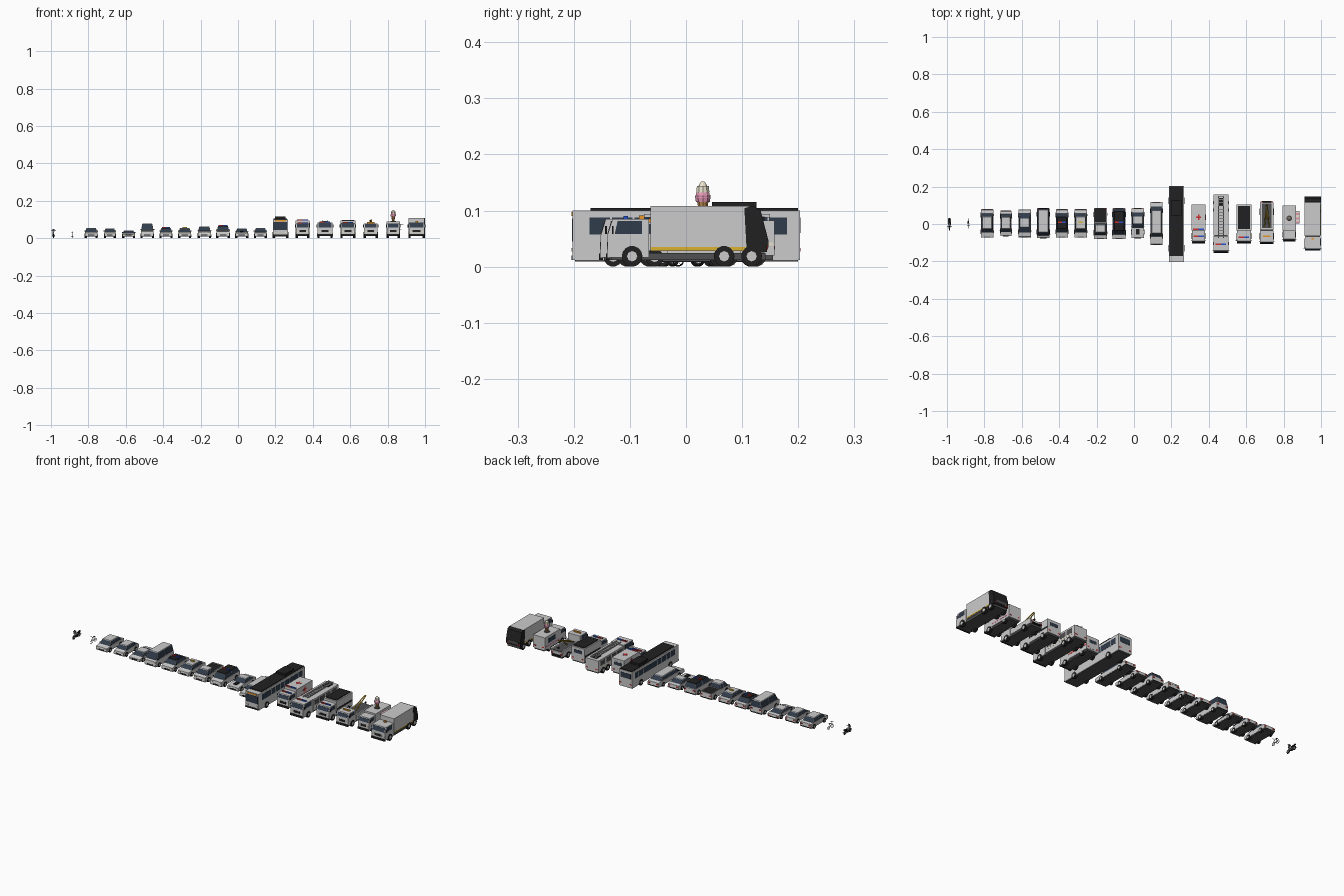
import bpy, bmesh
from math import cos, sin, pi
from mathutils import Vector

def mat(name, *c):
    m = bpy.data.materials.new(name)
    m.diffuse_color = (*c, 1)
    return m

GLASS, BLACK, UNDER = mat("glass", .03, .045, .07), mat("black", .015, .015, .016), mat("under", .08, .08, .085)
RED, BLUE, YEL, ORA = mat("red", .6, .03, .03), mat("blue", .02, .08, .6), mat("yellow", .7, .45, .03), mat("orange", .8, .3, .02)
PINK, TAN, CREAM = mat("pink", .75, .3, .45), mat("tan", .5, .25, .08), mat("cream", .8, .75, .6)

def mesh(name, verts, faces, m=None):
    me = bpy.data.meshes.new(name)
    me.from_pydata(verts, [], faces)
    bm = bmesh.new(); bm.from_mesh(me)
    bmesh.ops.recalc_face_normals(bm, faces=bm.faces)
    bm.to_mesh(me); bm.free()
    if m: me.materials.append(m)
    o = bpy.data.objects.new(name, me)
    bpy.context.collection.objects.link(o)
    return o

def prism(name, x, w, pts, m=None):
    """Side profile (y, z) extruded across x."""
    n = len(pts)
    v = [(x + s * w / 2, y, z) for s in (-1, 1) for y, z in pts]
    f = [list(range(n)), list(range(n, 2 * n))] + [(i, (i + 1) % n, n + (i + 1) % n, n + i) for i in range(n)]
    return mesh(name, v, f, m)

def taper(name, x, w0, y0, y1, z0, w1, y2, y3, z1, m=None):
    v = [(x + sx * w / 2, y, z) for w, a, b, z in ((w0, y0, y1, z0), (w1, y2, y3, z1))
         for sx, y in ((-1, a), (1, a), (1, b), (-1, b))]
    return mesh(name, v, [(0, 1, 2, 3), (4, 5, 6, 7)] + [(i, (i + 1) % 4, (i + 1) % 4 + 4, i + 4) for i in range(4)], m)

def box(name, x, w, y0, y1, z0, z1, m=None):
    return taper(name, x, w, y0, y1, z0, w, y0, y1, z1, m)

def rod(name, a, b, r0, r1=None, m=None, n=8):
    """Cylinder or cone between two points."""
    a, b = Vector(a), Vector(b)
    r1 = r0 if r1 is None else r1
    q = (b - a).to_track_quat('Z', 'Y')
    v = [p + q @ Vector((r * cos(2 * pi * i / n), r * sin(2 * pi * i / n), 0)) for p, r in ((a, r0), (b, r1)) for i in range(n)]
    return mesh(name, v, [list(range(n)), list(range(n, 2 * n))] + [(i, (i + 1) % n, n + (i + 1) % n, n + i) for i in range(n)], m)

def torus(name, x, y, z, R, r, m):
    """Thin tyre in the yz plane."""
    v = [(x + r * sin(b), y + (R + r * cos(b)) * cos(a), z + (R + r * cos(b)) * sin(a))
         for a in [2 * pi * i / 16 for i in range(16)] for b in [pi / 2 * j for j in range(4)]]
    f = [(i * 4 + j, i * 4 + (j + 1) % 4, (i + 1) % 16 * 4 + (j + 1) % 4, (i + 1) % 16 * 4 + j) for i in range(16) for j in range(4)]
    return mesh(name, v, f, m)

def wheels(x, w, ys, r):
    for y in ys:
        for s in (-1, 1):
            e = x + s * (w / 2 + .002)
            rod("wheel", (e - s * .012, y, r), (e, y, r), r, m=BLACK, n=14)
            rod("hub", (e - s * .002, y, r), (e + s * .0006, y, r), r * .5, n=8)

def lights(x, w, yf, yb, z):
    for s in (-1, 1):
        box("headlight", x + s * w * .36, w * .18, yf - .001, yf + .002, z - .003, z + .003, CREAM)
        box("tail_light", x + s * w * .38, w * .16, yb - .002, yb + .001, z - .003, z + .003, RED)

def lightbar(x, w, y, z):
    for s, m in ((-1, RED), (1, BLUE)):
        box("lightbar", x + s * w / 4, w / 2, y - .004, y + .004, z, z + .005, m)

# Cars: body profile, glass cabin, roof
def car(name, x, yf, yb, c0, t0, t1, c1, top, w=.066, hood=.034, r=.0125, roof=None):
    nose = hood - .005
    prism(name + "_body", x, w, [(yf, .012), (yf - .001, .018), (yf + .002, nose), (c0, hood), (c1, hood + .001),
                                 (yb - .002, hood - .001), (yb, .018), (yb, .012)])
    box(name + "_underside", x, w * .96, yf + .004, yb - .004, .008, .0121, UNDER)
    taper(name + "_cabin", x, w * .94, c0, c1, hood, w * .76, t0, t1, top - .002, GLASS)
    taper(name + "_roof", x, w * .78, t0 - .001, t1 + .001, top - .003, w * .74, t0 + .001, t1 - .001, top, roof)
    h = top - .003 - hood
    for s in (-1, 1):   # pillars
        for yb0, yt in ((c0, t0), (c1, t1), ((c0 + c1) / 2, (t0 + t1) / 2)):
            rod("pillar", (x + s * w * .46, yb0, hood), (x + s * w * .38, yt, hood + h), .0014, n=4)
        box("mirror", x + s * (w / 2), .006, c0 + .006, c0 + .009, hood + .002, hood + .006, BLACK)
    box(name + "_grille", x, w * .5, yf - .0015, yf + .002, .014, .020, BLACK)
    box(name + "_rear_bumper", x, w * .9, yb - .002, yb + .001, .012, .016, BLACK)
    L = yb - yf
    wheels(x, w, (yf + L * .2, yb - L * .2), r)
    lights(x, w, yf, yb, hood - .009)

car("sedan", -.785, -.072, .078, -.045, -.026, .038, .058, .055)
car("compact", -.685, -.064, .07, -.042, -.024, .036, .055, .053, w=.06)
car("sports_car", -.585, -.07, .077, -.045, -.018, .03, .06, .042, hood=.027, r=.012)
car("van", -.485, -.075, .084, -.062, -.045, .076, .082, .078, w=.069, hood=.042)
car("police_car", -.385, -.072, .078, -.045, -.026, .038, .058, .055, roof=BLACK)
lightbar(-.385, .044, .01, .055)
car("taxi", -.285, -.072, .078, -.045, -.026, .038, .058, .055)
box("taxi_sign", -.285, .022, .006, .014, .055, .061, YEL)
car("pickup", -.18, -.08, .084, -.06, -.045, -.004, .004, .063, w=.069, hood=.038, r=.014)
box("pickup_bed", -.18, .06, .008, .079, .036, .0395, BLACK)
for s in (-1, 1):
    box("bed_wall", -.18 + s * .032, .004, .006, .083, .036, .043)
box("tailgate", -.18, .066, .079, .083, .036, .043)
car("police_suv", -.08, -.08, .084, -.055, -.036, .068, .08, .065, w=.069, hood=.04, r=.014, roof=BLACK)
lightbar(-.08, .046, .01, .065)
car("muscle_car", .02, -.075, .084, -.022, .002, .04, .064, .051, hood=.033)
box("hood_scoop", .02, .018, -.055, -.028, .032, .0375, BLACK)
car("limousine", .12, -.11, .117, -.068, -.05, .072, .094, .054)

# Bus
X = .227
box("bus_body", X, .08, -.202, .203, .012, .1)
box("bus_underside", X, .076, -.198, .2, .009, .0121, UNDER)
box("bus_side_windows", X, .0815, -.172, .18, .057, .088, GLASS)
for i in range(8):
    box("bus_window_post", X, .082, -.135 + i * .04, -.132 + i * .04, .057, .088)
box("bus_windshield", X, .072, -.2035, -.2, .045, .086, GLASS)
box("bus_rear_window", X, .064, .2, .2042, .06, .088, GLASS)
box("bus_sign", X, .06, -.2038, -.2, .09, .097, ORA)
box("bus_roof", X, .072, -.17, .2, .0995, .1045, BLACK)
box("bus_air_unit", X, .056, .046, .126, .103, .115, BLACK)
box("bus_bumper", X, .08, -.204, -.2, .012, .02, BLACK)
wheels(X, .08, (-.13, .125), .017)
lights(X, .08, -.203, .203, .03)

# Trucks: shared cab and chassis
def truck(name, x, yf, yc, yb, w, cab, axles, r=.017):
    prism(name + "_cab", x, w, [(yf, .016), (yf, .056), (yf + .009, cab), (yc, cab), (yc, .016)])
    box(name + "_chassis", x, w * .92, yf + .006, yb - .003, .012, .024, UNDER)
    s = .009 / (cab - .056)
    a, b = .058, cab - .004
    prism(name + "_windshield", x, w * .88, [(yf + (a - .056) * s - .001, a), (yf + (b - .056) * s - .001, b),
                                             (yf + .014, b), (yf + .01, a)], GLASS)
    prism(name + "_side_window", x, w + .0015, [(yf + .013, a), (yf + .018, b), (yc - .012, b), (yc - .012, a)], GLASS)
    box(name + "_bumper", x, w, yf - .003, yf + .004, .012, .023, BLACK)
    box(name + "_grille", x, w * .5, yf - .001, yf + .003, .032, .044, BLACK)
    for k in (-1, 1):
        box("mirror", x + k * (w / 2 + .003), .006, yf + .008, yf + .011, .058, .072, BLACK)
    wheels(x, w, axles, r)
    lights(x, w, yf, yb, .034)

# Ambulance
X = .345
truck("ambulance", X, -.1, -.033, .103, .07, .08, (-.064, .062), .016)
box("ambulance_box", X, .076, -.034, .103, .02, .094)
box("ambulance_stripe", X, .077, -.032, .101, .043, .049, RED)
box("rear_doors", X, .056, .1, .1038, .028, .082)
box("rear_window", X, .044, .1, .1045, .06, .076, GLASS)
lightbar(X, .056, -.065, .08)
lightbar(X, .06, -.028, .094)
for a, b in ((.028, .008), (.008, .028)):
    box("roof_cross", X, a, .036 - b / 2, .036 + b / 2, .093, .0952, RED)
    box("side_cross", X, .0775, .036 - a / 2, .036 + a / 2, .07 - b / 2, .07 + b / 2, RED)

# Fire truck
X = .465
truck("fire_truck", X, -.152, -.065, .158, .078, .085, (-.105, .075, .115), .017)
box("fire_truck_body", X, .078, -.062, .158, .02, .082)
box("fire_stripe", X, .079, -.06, .156, .038, .043, CREAM)
for i in range(4):
    box("locker", X, .0792, -.052 + i * .05, -.012 + i * .05, .048, .074, UNDER)
lightbar(X, .056, -.107, .085)
box("ladder_mount", X, .032, .1, .14, .081, .089, BLACK)
for s in (-1, 1):
    box("ladder_rail", X + s * .013, .004, -.075, .15, .088, .094)
for i in range(14):
    box("ladder_rung", X, .026, -.07 + i * .0165, -.067 + i * .0165, .089, .092)

# Police van
X = .588
truck("police_van", X, -.1, -.036, .104, .076, .082, (-.064, .064), .017)
box("van_box", X, .08, -.036, .104, .02, .094)
box("van_roof_panel", X, .066, -.026, .096, .092, .098, BLACK)
box("van_stripe", X, .081, -.034, .102, .045, .055, BLACK)
box("van_rear_window", X, .05, .1, .1048, .062, .08, GLASS)
lightbar(X, .056, -.07, .082)

# Tow truck
X = .71
truck("tow_truck", X, -.104, -.036, .118, .072, .08, (-.066, .066), .017)
box("tow_bed", X, .072, -.032, .115, .022, .044)
box("bed_floor", X, .05, -.022, .11, .043, .0455, UNDER)
for s in (-1, 1):
    box("bed_rail", X + s * .032, .008, -.032, .112, .044, .052)
    rod("boom", (X + s * .012, -.018, .05), (X + s * .003, .1, .098), .0028, m=YEL, n=6)
rod("boom_brace", (X, .025, .046), (X, .06, .08), .003, m=YEL, n=6)
rod("cable", (X, .1, .097), (X, .1, .062), .001, m=BLACK, n=6)
box("hook", X, .006, .097, .105, .055, .062, BLACK)
box("wheel_lift", X, .05, .112, .124, .022, .028, BLACK)
box("beacon", X, .04, -.07, -.062, .08, .086, ORA)

# Ice cream truck
X = .83
truck("ice_cream_truck", X, -.09, -.034, .098, .066, .08, (-.056, .058), .016)
box("ice_cream_box", X, .072, -.034, .098, .02, .089)
box("serving_window", X, .0732, .005, .065, .05, .076, GLASS)
box("pink_stripe", X, .0735, -.032, .096, .032, .038, PINK)
for i in range(6):
    y = .003 + i * .011
    prism("awning", X + .044, .02, [(y, .072), (y, .077), (y + .011, .077), (y + .011, .072)], CREAM if i % 2 else PINK)
box("serving_shelf", X + .039, .01, .005, .065, .046, .049)
rod("roof_base", (X, .03, .088), (X, .03, .092), .015, m=UNDER, n=12)
rod("cone", (X, .03, .09), (X, .03, .126), .006, .0125, TAN, 10)
for z, r0, r1, m in ((.115, .013, .015, PINK), (.122, .015, .011, PINK), (.132, .0125, .011, CREAM), (.14, .011, .003, CREAM)):
    rod("scoop", (X, .03, z), (X, .03, z + .012), r0, r1, m, 10)

# Garbage truck
X = .955
truck("garbage_truck", X, -.14, -.066, .145, .084, .085, (-.096, .068, .117), .0185)
box("garbage_body", X, .086, -.063, .118, .028, .108)
box("garbage_stripe", X, .087, -.062, .108, .029, .035, YEL)
prism("garbage_hopper", X, .087, [(.108, .03), (.104, .104), (.118, .109), (.133, .1), (.146, .05), (.144, .026), (.12, .024)], BLACK)
box("hopper_mouth", X, .062, .138, .147, .034, .048, UNDER)
box("beacon", X, .014, -.084, -.074, .085, .091, ORA)

# Motorcycle
X = -.987
for y in (-.024, .022):
    torus("motorcycle_tyre", X, y, .0115, .0085, .003, BLACK)
    rod("motorcycle_hub", (X - .002, y, .0115), (X + .002, y, .0115), .006, n=8)
box("engine", X, .011, -.01, .01, .009, .021, BLACK)
taper("fuel_tank", X, .008, -.014, .006, .021, .006, -.01, .003, .03)
prism("seat", X, .008, [(.003, .023), (.003, .027), (.03, .031), (.032, .028), (.02, .023)], BLACK)
for s in (-1, 1):
    rod("fork", (X + s * .003, -.024, .0115), (X + s * .003, -.013, .038), .0011, m=BLACK, n=6)
    rod("exhaust", (X + s * .006, -.004, .01), (X + s * .006, .03, .013), .002, n=6)
rod("handlebar", (X - .013, -.011, .039), (X + .013, -.011, .039), .0014, m=BLACK)
box("headlamp", X, .007, -.022, -.016, .03, .037, CREAM)
prism("windscreen", X, .01, [(-.02, .036), (-.014, .048), (-.013, .047), (-.018, .036)], GLASS)

# Bicycle
X = -.886
P = {"rear": (X, .019, .0105), "crank": (X, .004, .011), "saddle": (X, .009, .03), "head": (X, -.01, .029), "front": (X, -.014, .0105)}
for k in ("rear", "front"):
    torus("bicycle_tyre", X, P[k][1], .0105, .0092, .0013, BLACK)
    for i in range(3):
        a = pi * i / 3
        d = Vector((0, .009 * cos(a), .009 * sin(a)))
        rod("spoke", Vector(P[k]) - d, Vector(P[k]) + d, .0003, n=4)
for a, b in (("rear", "crank"), ("rear", "saddle"), ("crank", "saddle"), ("crank", "head"), ("saddle", "head"), ("head", "front")):
    rod("bicycle_frame", P[a], P[b], .001, n=6)
box("saddle", X, .006, .004, .015, .03, .0325, BLACK)
rod("stem", P["head"], (X, -.009, .036), .001, n=6)
rod("bicycle_handlebar", (X - .008, -.009, .036), (X + .008, -.009, .036), .001, m=BLACK, n=6)
rod("pedals", (X - .006, .004, .011), (X + .006, .004, .011), .001, m=BLACK, n=6)
